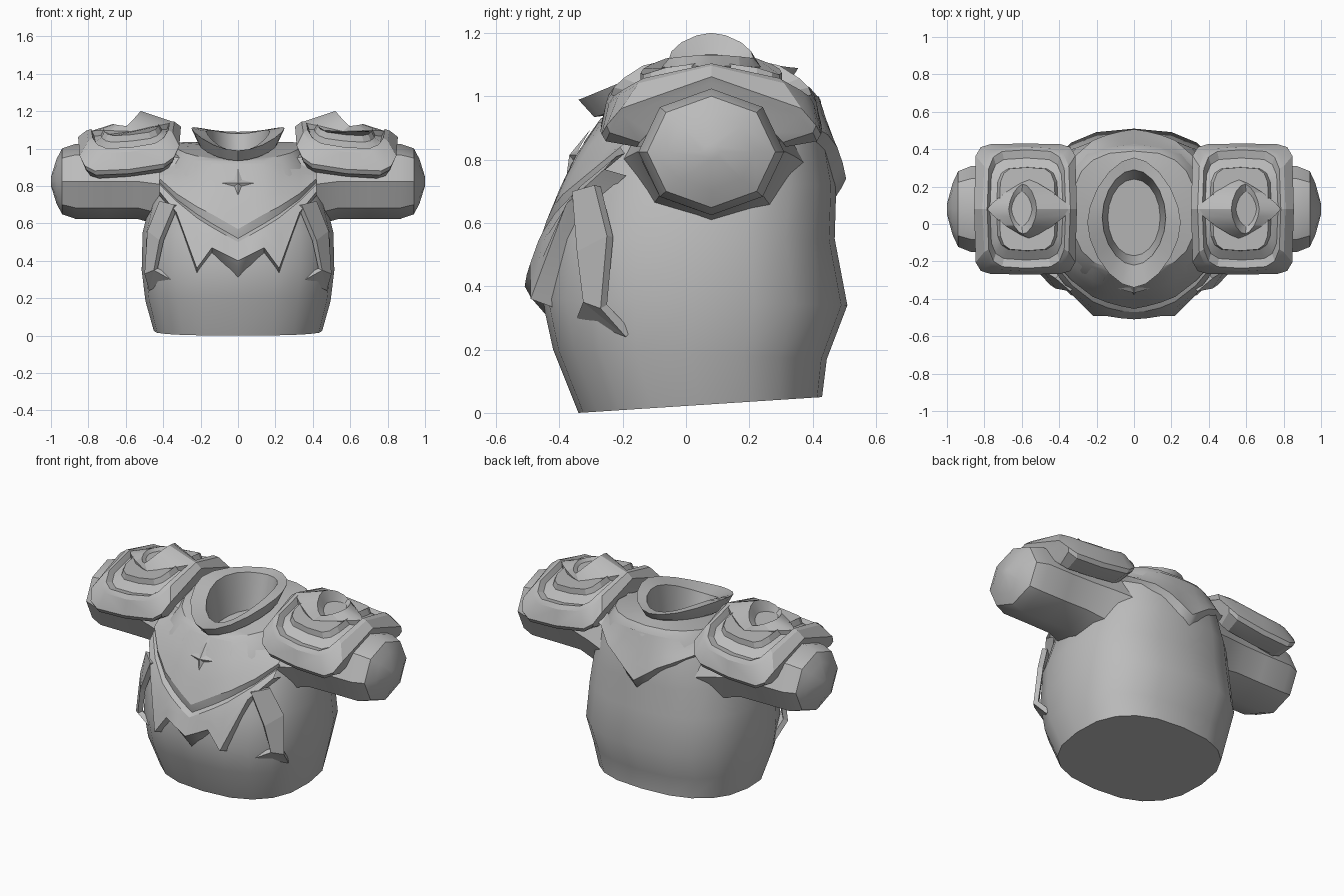
import bpy, bmesh, math
from mathutils import Vector

if "Cube" in bpy.data.objects:
    bpy.data.objects.remove(bpy.data.objects["Cube"], do_unlink=True)

grey = bpy.data.materials.new("plain grey")
grey.use_nodes = True
grey.diffuse_color = (0.5, 0.5, 0.5, 1)
grey.node_tree.nodes["Principled BSDF"].inputs["Base Color"].default_value = (0.5, 0.5, 0.5, 1)


def finish(name, bm, mirror=False, facing=None, thick=0, angle=32):
    """Turn a bmesh into a shaded object; facing orients open sheets, thick ones stay flat."""
    bmesh.ops.recalc_face_normals(bm, faces=bm.faces)
    if facing:
        total = sum((f.normal * f.calc_area() for f in bm.faces), Vector())
        if total.dot(Vector(facing)) < 0:
            bmesh.ops.reverse_faces(bm, faces=bm.faces)
    mesh = bpy.data.meshes.new(name)
    bm.to_mesh(mesh)
    bm.free()
    mesh.materials.append(grey)
    obj = bpy.data.objects.new(name, mesh)
    bpy.context.collection.objects.link(obj)
    if thick:
        mod = obj.modifiers.new("thickness", "SOLIDIFY")
        mod.thickness, mod.offset = thick, -1
    else:
        bpy.ops.object.select_all(action="DESELECT")
        obj.select_set(True)
        bpy.context.view_layer.objects.active = obj
        bpy.ops.object.shade_smooth_by_angle(angle=math.radians(angle))
    if mirror:
        obj.modifiers.new("mirror", "MIRROR").use_clip = True


def loft(rings):
    """Bridge closed rings of points and cap both ends."""
    bm = bmesh.new()
    loops = [[bm.verts.new(p) for p in ring] for ring in rings]
    n = len(loops[0])
    for a, b in zip(loops, loops[1:]):
        for i in range(n):
            j = (i + 1) % n
            bm.faces.new((a[i], a[j], b[j], b[i]))
    bm.faces.new(loops[0])
    bm.faces.new(loops[-1])
    return bm


def oval(n, count):
    """Unit superellipse points."""
    pts = []
    for i in range(count):
        a = 2 * math.pi * i / count
        c, s = math.cos(a), math.sin(a)
        pts.append((math.copysign(abs(c) ** (2 / n), c), math.copysign(abs(s) ** (2 / n), s)))
    return pts


# Torso sections: front z, back z, half width, front y, back y
BODY = [(0, .05, .45, -.34, .43), (.2, .17, .495, -.42, .445), (.36, .34, .515, -.455, .51),
        (.55, .55, .51, -.43, .47), (.74, .72, .465, -.37, .475), (.86, .88, .42, -.32, .445),
        (.93, .99, .37, -.27, .425)]


def skin(x, z, side, off):
    """Point on the torso front (side -1) or back (side 1), pushed out by off."""
    k = 0 if side < 0 else 1
    rows = [(r[k], r[2], r[3], r[4]) for r in BODY]
    z2 = min(max(z, rows[0][0]), rows[-1][0])
    for a, b in zip(rows, rows[1:]):
        if a[0] <= z2 <= b[0]:
            t = (z2 - a[0]) / (b[0] - a[0])
            w, yf, yb = (a[i] + (b[i] - a[i]) * t for i in (1, 2, 3))
            break
    u = min(abs(x) / w, .87)
    y = (yf + yb) / 2 + side * ((yb - yf) / 2 * (1 - u ** 2.5) ** .4 + off)
    return Vector((x, y, z))


# Torso with flared collar and neck hole
def section(zf, zb, w, yf, yb, n=2.5, lift=0):
    out = []
    for c, s in oval(n, 20):
        y = (yf + yb) / 2 + s * (yb - yf) / 2
        out.append((c * w, y, zf + (zb - zf) * (s + 1) / 2 + lift * c * c))
    return out


rings = [section(*r) for r in BODY]
rings += [section(.94, 1.03, .33, -.25, .39, 2.6, .03),
          section(.94, 1.04, .19, -.25, .31, 1.8, .02),
          section(.935, 1.05, .21, -.29, .33, 1.7, .03),
          section(.99, 1.09, .25, -.34, .355, 1.7, .07),
          section(.985, 1.08, .17, -.22, .29, 1.9, .06),
          section(.84, .88, .14, -.17, .24, 2)]
finish("torso", loft(rings))

# Arm stumps with rounded ends: x, depth scale, height scale, centre height
arm = [[(x, .08 + c * .23 * sy, zc + d * .2 * sz) for c, d in oval(2, 8)]
       for x, sy, sz, zc in ((.25, 1.35, 1.15, .78), (.42, 1.15, 1.1, .81), (.54, 1.02, 1, .825),
                             (.7, 1, 1, .825), (.87, 1, 1, .825), (.94, .88, .88, .825),
                             (.97, .6, .6, .825), (1, .12, .12, .825))]
finish("arm", loft(arm), mirror=True, angle=40)


# Shoulder pads, wrapped over the arm axis; peak lifts the inner end
def wrap(cx, rx, rt, n, h, peak=0):
    out = []
    for c, s in oval(n, 16):
        x, t = cx + c * rx, s * rt
        r = h + peak * max(0, -c)
        out.append((x, .08 + (.35 + r) * math.sin(t),
                    .83 + (.25 + r) * math.cos(t) - .1 * (x - .58)))
    return out


pad = [(.58, .24, 1.42, 5, -.11), (.58, .265, 1.42, 5, -.01), (.58, .275, 1.34, 5, .01),
       (.575, .235, 1.02, 4, .04), (.575, .21, .93, 4, .045),
       (.575, .195, .86, 4, .01), (.57, .165, .66, 4, .015), (.57, .15, .6, 4, .045)]
finish("shoulder_pad", loft([wrap(*r) for r in pad]), mirror=True, angle=20)
crest = [(.56, .22, .42, 1.3, -.03), (.56, .225, .42, 1.2, .035),
         (.595, .075, .33, 1.6, .06, .055), (.6, .055, .24, 1.6, .04, .01)]
finish("shoulder_crest", loft([wrap(*r) for r in crest]), mirror=True, angle=20)


def strip(name, rows, side, steps=3):
    """Mirrored armour sheet on the torso; each row is ((x, z) points, offset)."""
    bm = bmesh.new()
    grid = []
    for (pa, oa), (pb, ob) in zip(rows, rows[1:]):
        for k in range(steps):
            t = k / steps
            grid.append([skin(a[0] + (b[0] - a[0]) * t, a[1] + (b[1] - a[1]) * t,
                              side, oa + (ob - oa) * t) for a, b in zip(pa, pb)])
    grid.append([skin(x, z, side, rows[-1][1]) for x, z in rows[-1][0]])
    loops = [[bm.verts.new(p) for p in row] for row in grid]
    for a, b in zip(loops, loops[1:]):
        for i in range(len(a) - 1):
            bm.faces.new((a[i], a[i + 1], b[i + 1], b[i]))
    finish(name, bm, mirror=True, facing=(0, side, 0), angle=25)


COLS = (0, .07, .14, .22, .33, .42)


def row(*heights):
    return list(zip(COLS, heights))


# Layered chest plate with a jagged lower edge
strip("chest_plate", [
    (row(.92, .92, .92, .92, .92, .87), .0),
    (row(.57, .61, .65, .69, .76, .84), .03),
    (row(.52, .56, .60, .65, .73, .82), .01),
    (row(.50, .54, .58, .63, .72, .81), .035),
    (row(.40, .435, .47, .36, .66, .77), .06),
    (row(.29, .37, .44, .33, .64, .75), -.015)], -1)

# Back collar plate ending in a point
strip("back_plate", [
    (row(1.0, 1.0, 1.0, .99, .98, .97), -.005),
    (row(.74, .79, .84, .88, .93, .95), .035),
    (row(.66, .73, .80, .85, .91, .94), -.015)], 1)

# Four-pointed chest star
bm = bmesh.new()
hub = bm.verts.new(skin(0, .815, -1, .03))
tips = []
for i in range(8):
    a = i * math.pi / 4
    r = .03 if i % 2 else .095
    tips.append(bm.verts.new(skin(r * math.cos(a), .815 + r * .85 * math.sin(a), -1, .008)))
for i in range(8):
    bm.faces.new((hub, tips[i], tips[(i + 1) % 8]))
finish("chest_star", bm, facing=(0, -1, 0), angle=5)

# Hooked side claws
outer = [(.42, -.29, .72), (.485, -.25, .56), (.5, -.27, .33), (.475, -.19, .24)]
inner = [(.34, -.36, .70), (.42, -.345, .51), (.45, -.325, .35), (.36, -.345, .30)]
bm = bmesh.new()
o, n = [[bm.verts.new(p) for p in line] for line in (outer, inner)]
for i in range(2):
    bm.faces.new((o[i], o[i + 1], n[i + 1], n[i]))
bm.faces.new((o[2], o[3], n[2]))
bm.faces.new((o[3], n[3], n[2]))
finish("side_claw", bm, mirror=True, facing=(1, -1, 0), thick=.03)
